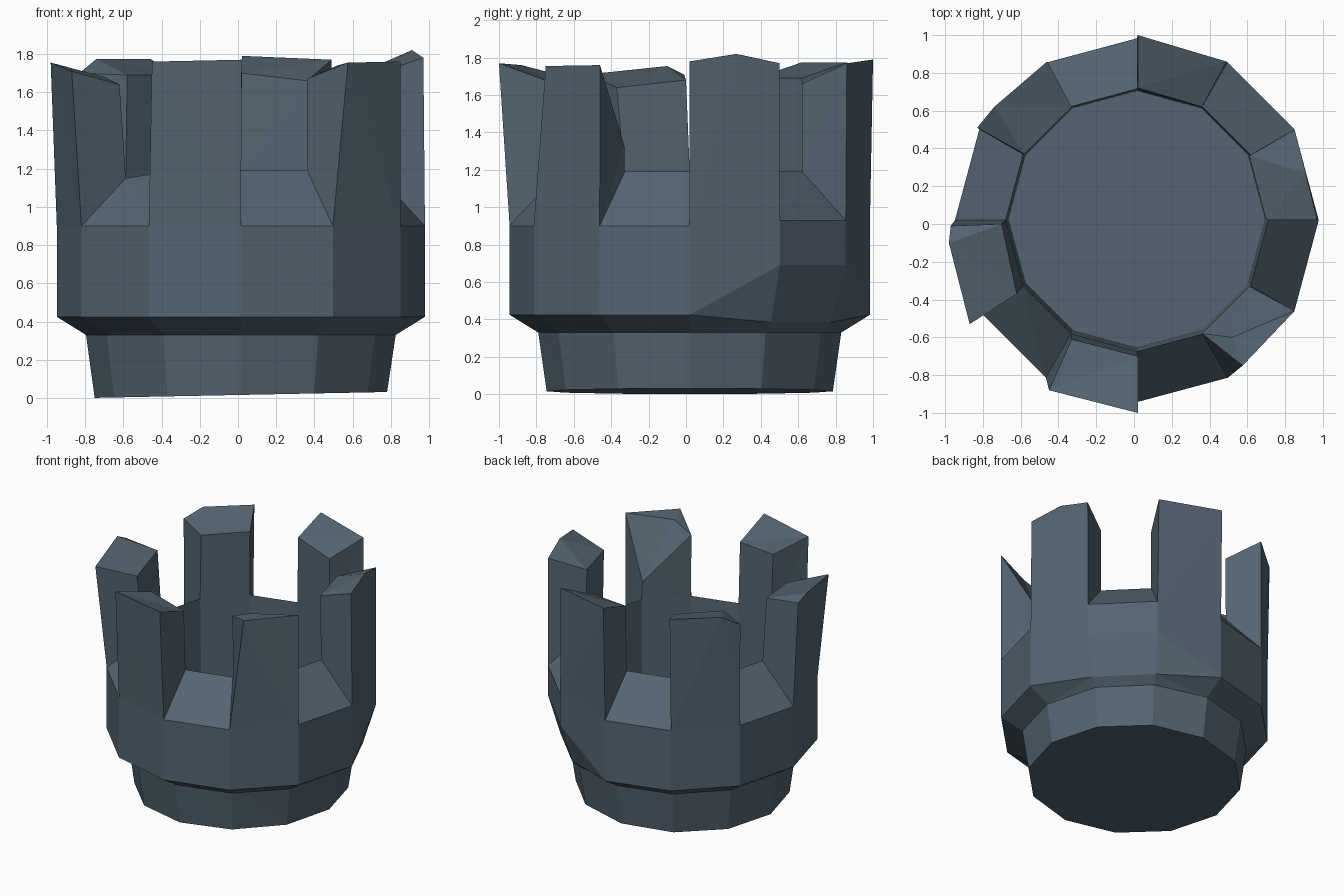
import bpy, bmesh, math
from mathutils import Vector

if "Cube" in bpy.data.objects:
    bpy.data.objects.remove(bpy.data.objects["Cube"])

N = 12
slate = bpy.data.materials.new("slate_blue")
slate.diffuse_color = (0.089, 0.130, 0.168, 1)
slate.use_nodes = True
slate.node_tree.nodes["Principled BSDF"].inputs["Base Color"].default_value = slate.diffuse_color


def finish(bm, name):
    bmesh.ops.recalc_face_normals(bm, faces=bm.faces[:])
    mesh = bpy.data.meshes.new(name)
    bm.to_mesh(mesh)
    bm.free()
    mesh.materials.append(slate)
    bpy.context.collection.objects.link(bpy.data.objects.new(name, mesh))


def ring(bm, r, z, cx=0.015, cy=0.02, tilt=0.0):
    """Twelve-sided ring of vertices, optionally tilted along x."""
    verts = []
    for k in range(N):
        a = math.radians(30 * k)
        x, y = cx + r * math.cos(a), cy + r * math.sin(a)
        verts.append(bm.verts.new((x, y, z + tilt * x)))
    return verts


def band(bm, low, high):
    for k in range(N):
        j = (k + 1) % N
        bm.faces.new((low[k], low[j], high[j], high[k]))


bm = bmesh.new()

# collar at the foot, flaring out to the wall
foot = ring(bm, 0.765, 0.016, tilt=0.02)
neck = ring(bm, 0.81, 0.33)
flare = ring(bm, 0.963, 0.425)
chip = ring(bm, 0.963, 0.69)
sill_out = ring(bm, 0.963, 0.9)
sill_in = ring(bm, 0.695, 1.19)
floor = ring(bm, 0.68, 0.42, 0.015, 0.025)

# worn lower edge on the back right corner
for k in (1, 2):
    a = math.radians(30 * k)
    flare[k].co = (0.015 + 0.87 * math.cos(a), 0.02 + 0.87 * math.sin(a), 0.385)
    sill_out[k].co.z = 0.93
sill_in[7].co.z = 1.15

bm.faces.new(foot)
for low, high in ((foot, neck), (neck, flare), (flare, chip),
                  (chip, sill_out), (floor, sill_in)):
    band(bm, low, high)
bm.faces.new(floor)

# sloping sills in the gaps between the merlons
for k in range(1, N, 2):
    j = (k + 1) % N
    bm.faces.new((sill_out[k], sill_out[j], sill_in[j], sill_in[k]))

# merlons: start side, outer top points, inner top points
merlons = [
    (0, [(0.97, 0.02, 1.78), (0.91, 0.27, 1.82), (0.85, 0.5, 1.77)],
        [(0.70, 0.02, 1.69), (0.61, 0.36, 1.69)]),
    (2, [(0.49, 0.86, 1.77), (0.02, 1.0, 1.79)],
        [(0.36, 0.62, 1.66), (0.02, 0.72, 1.70)]),
    (4, [(-0.46, 0.86, 1.775), (-0.74, 0.62, 1.775), (-0.83, 0.51, 1.70)],
        [(-0.33, 0.62, 1.69), (-0.58, 0.37, 1.69)]),
    (6, [(-0.97, -0.01, 1.71), (-0.98, -0.1, 1.755), (-0.87, -0.53, 1.71)],
        [(-0.70, 0.0, 1.68), (-0.62, -0.37, 1.64)]),
    (8, [(-0.45, -0.88, 1.76), (0.02, -1.0, 1.77)],
        [(-0.33, -0.61, 1.69), (0.02, -0.70, 1.66)]),
    (10, [(0.575, -0.75, 1.755), (0.85, -0.46, 1.76)],
         [(0.36, -0.58, 1.67), (0.52, -0.60, 1.74), (0.61, -0.33, 1.33)]),
]
for k, outer, inner in merlons:
    j = (k + 1) % N
    out = [bm.verts.new(p) for p in outer]
    inn = [bm.verts.new(p) for p in inner]
    bm.faces.new([sill_out[k], sill_out[j]] + out[::-1])
    bm.faces.new([sill_in[k], sill_in[j]] + inn[::-1])
    bm.faces.new((sill_out[k], sill_in[k], inn[0], out[0]))
    bm.faces.new((sill_out[j], sill_in[j], inn[-1], out[-1]))
    bm.faces.new(out + inn[::-1])

bmesh.ops.triangulate(bm, faces=[f for f in bm.faces if len(f.verts) < N])
finish(bm, "battlement_tower_top")
